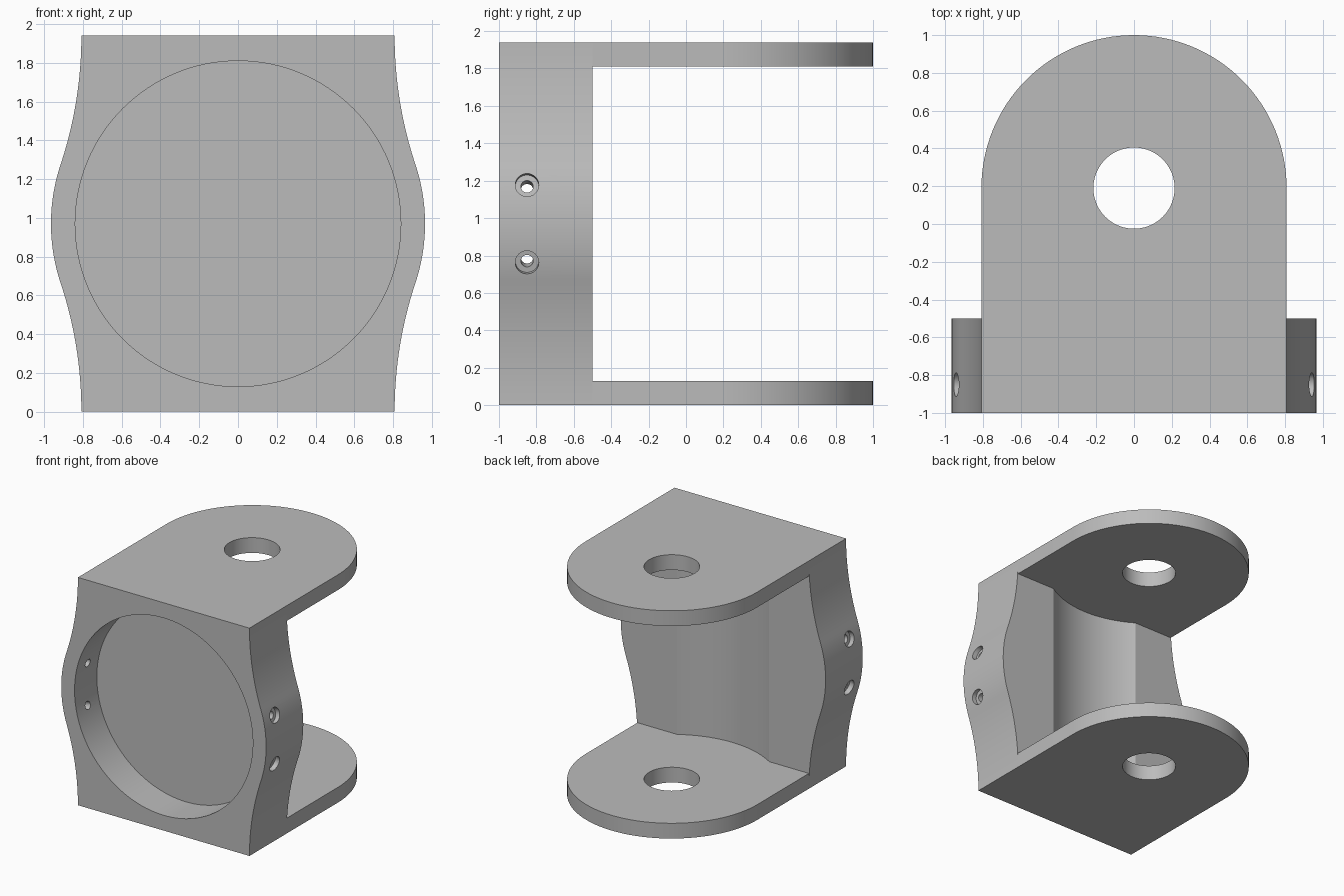
import bpy, bmesh, math
from mathutils import Vector, Matrix

if "Cube" in bpy.data.objects:
    bpy.data.objects.remove(bpy.data.objects["Cube"])

HEIGHT, PLATE = 1.94, 0.13         # overall height, arm thickness
MID = HEIGHT / 2
HALF_W, BULGE_R = 0.808, 0.965     # half width, radius of the bulged sides
PIVOT_Y = 0.19                     # pivot axis position

grey = bpy.data.materials.new("light grey")
grey.diffuse_color = (0.5, 0.5, 0.5, 1)
grey.use_nodes = True
grey.node_tree.nodes["Principled BSDF"].inputs["Base Color"].default_value = grey.diffuse_color


def prism(name, loop, offset):
    """Solid made by extruding a closed loop of 3D points."""
    bm = bmesh.new()
    face = bm.faces.new([bm.verts.new(p) for p in loop])
    out = bmesh.ops.extrude_face_region(bm, geom=[face])
    verts = [g for g in out["geom"] if isinstance(g, bmesh.types.BMVert)]
    bmesh.ops.translate(bm, verts=verts, vec=offset)
    bmesh.ops.recalc_face_normals(bm, faces=bm.faces[:])
    mesh = bpy.data.meshes.new(name)
    bm.to_mesh(mesh)
    bm.free()
    mesh.materials.append(grey)
    obj = bpy.data.objects.new(name, mesh)
    bpy.context.collection.objects.link(obj)
    return obj


def cylinder(name, start, end, radius, sides=96):
    """Solid cylinder between two points."""
    start, axis = Vector(start), Vector(end) - Vector(start)
    turn = axis.to_track_quat('Z', 'Y')
    loop = [start + turn @ Vector((radius * math.cos(t), radius * math.sin(t), 0))
            for t in (2 * math.pi * i / sides for i in range(sides))]
    return prism(name, loop, axis)


def combine(target, tool, operation):
    mod = target.modifiers.new(operation, 'BOOLEAN')
    mod.operation, mod.solver, mod.object = operation, 'EXACT', tool
    bpy.context.view_layer.objects.active = target
    bpy.ops.object.modifier_apply(modifier=mod.name)
    bpy.data.objects.remove(tool, do_unlink=True)


# Front block: bulged sides blended by tangent arcs into straight top and bottom
blend_r = (HALF_W**2 + MID**2 - BULGE_R**2) / (2 * (BULGE_R - HALF_W))
tangent = math.atan2(MID, HALF_W + blend_r)
quarter = []
for i in range(17):
    a = tangent * i / 16
    quarter.append((BULGE_R * math.cos(a), BULGE_R * math.sin(a)))
for i in range(1, 17):
    a = tangent * (1 - i / 16)
    quarter.append((HALF_W + blend_r - blend_r * math.cos(a), MID - blend_r * math.sin(a)))
side = [(x, -z) for x, z in reversed(quarter[1:])] + quarter
outline = side + [(-x, z) for x, z in reversed(side)]
bracket = prism("bracket", [(x, -1, MID + z) for x, z in outline], Vector((0, 0.5, 0)))

# Concave clearance in the back of the block, round the pivot axis
combine(bracket, cylinder("clearance_cutter", (0, PIVOT_Y, PLATE),
                          (0, PIVOT_Y, HEIGHT - PLATE), 0.815, 128), 'DIFFERENCE')

# Two arms with rounded ends
for name, z in (("lower_arm", 0), ("upper_arm", HEIGHT - PLATE)):
    loop = [(-HALF_W, -0.7, z), (HALF_W, -0.7, z)]
    loop += [(HALF_W * math.cos(t), PIVOT_Y + (1 - PIVOT_Y) * math.sin(t), z)
             for t in (math.pi * i / 64 for i in range(65))]
    combine(bracket, prism(name, loop, Vector((0, 0, PLATE))), 'UNION')

# Pivot holes through both arms
combine(bracket, cylinder("pivot_cutter", (0, PIVOT_Y, -0.1),
                          (0, PIVOT_Y, HEIGHT + 0.1), 0.215), 'DIFFERENCE')

# Round pocket in the front
combine(bracket, cylinder("pocket_cutter", (0, -1.1, MID), (0, -0.7, MID), 0.84, 128),
        'DIFFERENCE')

# Counterbored screw holes pointing radially into the pocket
for sx in (-1, 1):
    for sz in (-1, 1):
        a = math.radians(12.4)
        ray = Vector((sx * math.cos(a), 0, sz * math.sin(a)))
        centre = Vector((0, -0.85, MID))
        for inner, radius in ((0.75, 0.033), (0.925, 0.063)):
            combine(bracket, cylinder("screw_cutter", centre + ray * inner,
                                      centre + ray * 1.1, radius, 32), 'DIFFERENCE')

# Smooth curved walls, keep edges sharp
bpy.ops.object.select_all(action='DESELECT')
bracket.select_set(True)
bpy.context.view_layer.objects.active = bracket
bpy.ops.object.shade_smooth_by_angle(angle=math.radians(25))
